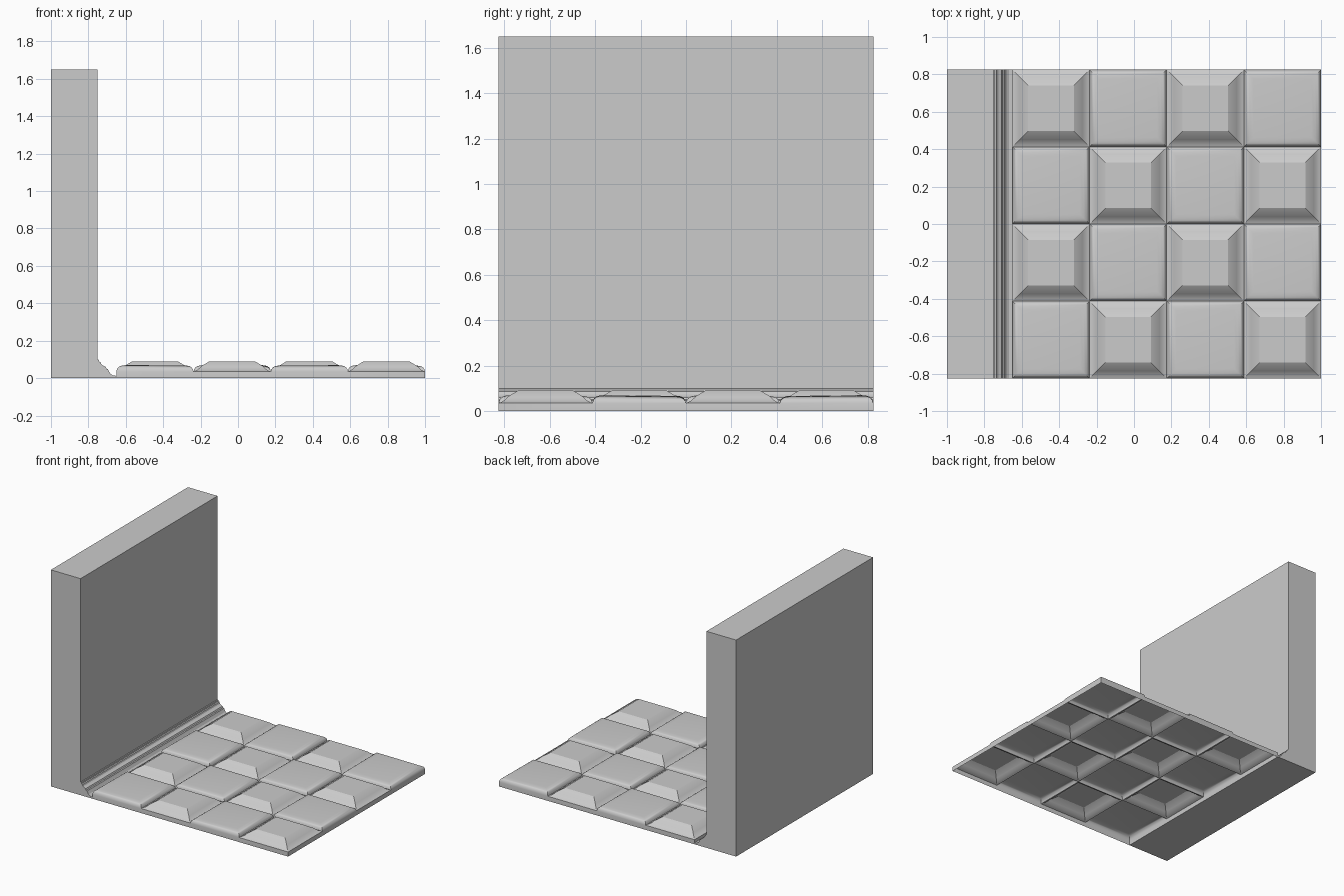
import bpy, bmesh, random

if "Cube" in bpy.data.objects:
    bpy.data.objects.remove(bpy.data.objects["Cube"])

random.seed(4)
HALF_Y = 0.825
X0 = -0.65
TILE = 0.4125


def finish(bm, name, angle=None):
    mesh = bpy.data.meshes.new(name)
    bm.to_mesh(mesh)
    bm.free()
    obj = bpy.data.objects.new(name, mesh)
    bpy.context.collection.objects.link(obj)
    if angle:
        bpy.ops.object.select_all(action='DESELECT')
        obj.select_set(True)
        bpy.context.view_layer.objects.active = obj
        bpy.ops.object.shade_smooth_by_angle(angle=angle)
    return obj


# Wall with moulded skirting: one profile extruded along y
profile = [(-1, 0), (X0, 0), (X0, 0.012), (-0.668, 0.014), (-0.683, 0.024),
           (-0.692, 0.040), (-0.695, 0.047), (-0.703, 0.050), (-0.708, 0.060),
           (-0.722, 0.067), (-0.730, 0.073), (-0.734, 0.085), (-0.742, 0.088),
           (-0.744, 0.098), (-0.75, 0.10), (-0.75, 1.65), (-1, 1.65)]
bm = bmesh.new()
face = bm.faces.new([bm.verts.new((x, -HALF_Y, z)) for x, z in profile])
ext = bmesh.ops.extrude_face_region(bm, geom=[face])
bmesh.ops.translate(bm, vec=(0, 2 * HALF_Y, 0),
                    verts=[v for v in ext['geom'] if isinstance(v, bmesh.types.BMVert)])
bmesh.ops.recalc_face_normals(bm, faces=bm.faces)
finish(bm, "wall_and_skirting")


# Tiled floor: concentric square rings per tile, (half width, height)
H = TILE / 2
RAISED = [(H, 0.035), (0.196, 0.039), (0.182, 0.047), (0.166, 0.062),
          (0.163, 0.065), (0.122, 0.09)]
CUSHION = [(H, 0.035), (0.203, 0.046), (0.197, 0.055), (0.188, 0.061),
           (0.175, 0.065), (0.155, 0.067)]
CORNERS = ((-1, -1), (1, -1), (1, 1), (-1, 1))


def add_tile(bm, cx, cy, rings, tilt_x, tilt_y):
    previous = None
    for half, z in rings:
        lean = 0 if half == H else 1
        ring = [bm.verts.new((cx + sx * half, cy + sy * half,
                              z + lean * (sx * tilt_x + sy * tilt_y)))
                for sx, sy in CORNERS]
        if previous:
            for k in range(4):
                n = (k + 1) % 4
                bm.faces.new((previous[k], previous[n], ring[n], ring[k]))
        previous = ring
    bm.faces.new(previous)


bm = bmesh.new()
for i in range(4):
    for j in range(4):
        cx, cy = X0 + TILE * (i + 0.5), -HALF_Y + TILE * (j + 0.5)
        if (i + j) % 2:
            add_tile(bm, cx, cy, RAISED, 0, 0)
        else:
            add_tile(bm, cx, cy, CUSHION,
                     random.uniform(-.002, .002), random.uniform(-.002, .002))
bmesh.ops.remove_doubles(bm, verts=bm.verts, dist=0.0005)

# Skirt around the floor; the underside stays open
border = [e for e in bm.edges if e.is_boundary]
ext = bmesh.ops.extrude_edge_only(bm, edges=border)
for v in ext['geom']:
    if isinstance(v, bmesh.types.BMVert):
        v.co.z = 0
bmesh.ops.recalc_face_normals(bm, faces=bm.faces)
# Keep the visible tops facing up
if max(bm.faces, key=lambda f: f.calc_center_median().z).normal.z < 0:
    bmesh.ops.reverse_faces(bm, faces=bm.faces)
finish(bm, "tiled_floor", 0.5)
